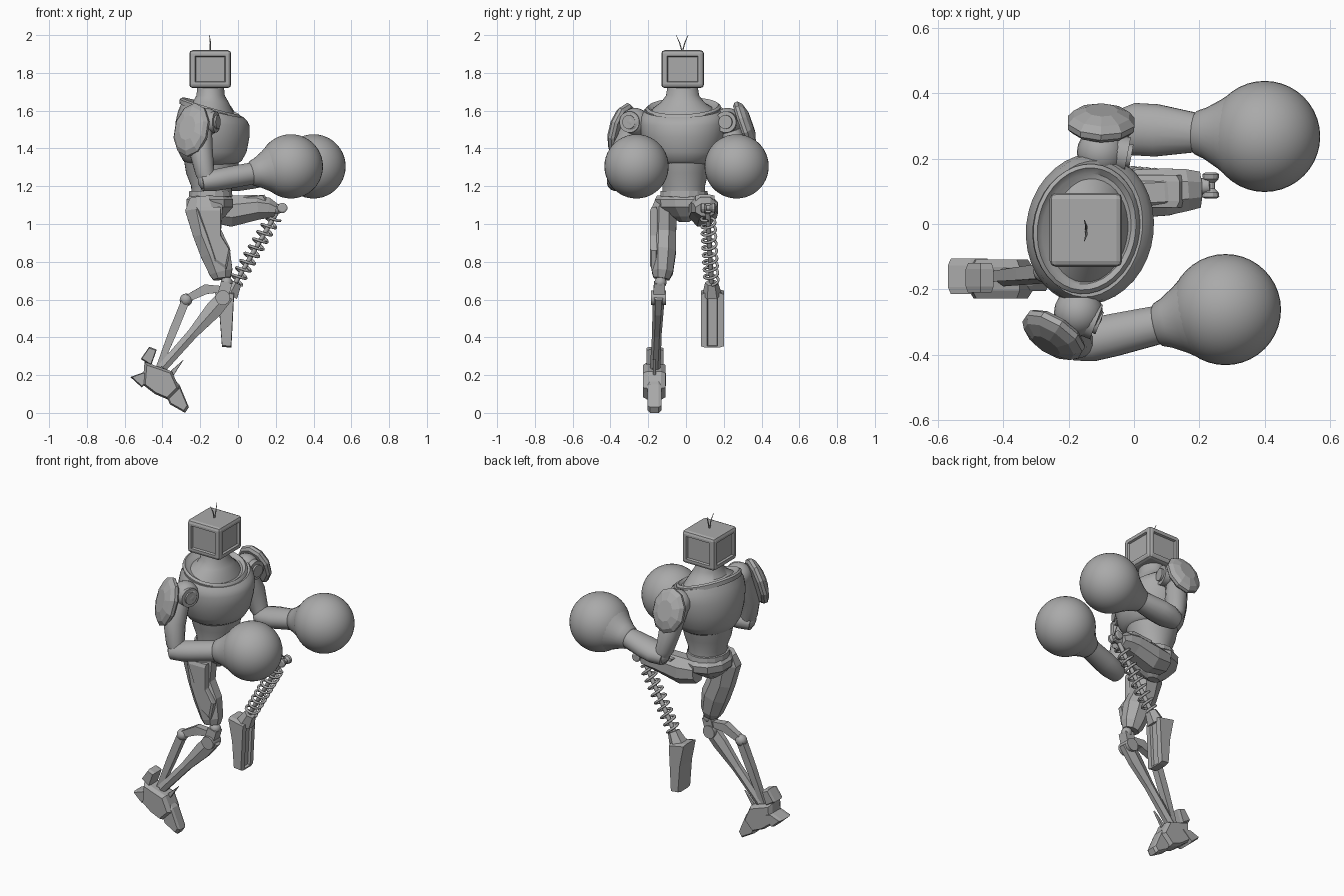
import bpy, bmesh, math
from mathutils import Vector, Matrix

cube = bpy.data.objects.get("Cube")
if cube:
    bpy.data.objects.remove(cube, do_unlink=True)

grey = bpy.data.materials.new("plain grey")
grey.use_nodes = True
grey.diffuse_color = (0.4, 0.4, 0.4, 1)
grey.node_tree.nodes["Principled BSDF"].inputs["Base Color"].default_value = (0.4, 0.4, 0.4, 1)


def finish(name, bm, smooth=False):
    bmesh.ops.recalc_face_normals(bm, faces=bm.faces[:])
    me = bpy.data.meshes.new(name)
    bm.to_mesh(me)
    bm.free()
    me.materials.append(grey)
    ob = bpy.data.objects.new(name, me)
    bpy.context.collection.objects.link(ob)
    if smooth:
        bpy.ops.object.select_all(action='DESELECT')
        ob.select_set(True)
        bpy.context.view_layer.objects.active = ob
        bpy.ops.object.shade_smooth_by_angle(angle=math.radians(38))
    return ob


def skin(name, rings, smooth=False):
    """Bridge a list of point rings and cap both ends."""
    bm = bmesh.new()
    vs = [[bm.verts.new(p) for p in r] for r in rings]
    n = len(vs[0])
    for a, b in zip(vs, vs[1:]):
        for i in range(n):
            bm.faces.new((a[i], a[(i + 1) % n], b[(i + 1) % n], b[i]))
    bm.faces.new(vs[0])
    bm.faces.new(vs[-1])
    return finish(name, bm, smooth)


def tube(name, path, sides=20, smooth=True, ref=(0, 1, 0)):
    """Loft along a path of (point, radius across, radius along ref)."""
    pts = [Vector(p[0]) for p in path]
    grow = 1 / math.cos(math.pi / sides)
    rings = []
    for i, (p, a, b) in enumerate(path):
        d = (pts[min(i + 1, len(pts) - 1)] - pts[max(i - 1, 0)]).normalized()
        u = Vector(ref)
        u = (u - d * u.dot(d)).normalized()
        w = u.cross(d)
        angles = [(k + 0.5) * math.tau / sides for k in range(sides)]
        rings.append([pts[i] + w * a * grow * math.cos(t) + u * b * grow * math.sin(t) for t in angles])
    return skin(name, rings, smooth)


def rod(name, p, q, r, sides=16, r2=None, ref=(0, 1, 0), smooth=True):
    r2 = r if r2 is None else r2
    return tube(name, [(p, r, r), (q, r2, r2)], sides, smooth, ref)


def body(name, rows, cx, cy, yaw, sides=36, smooth=True):
    """Stacked ellipses of (z, rx, ry, forward slope)."""
    rot = Matrix.Rotation(math.radians(yaw), 3, 'Z')
    rings = []
    for z, rx, ry, slope in rows:
        ring = []
        for k in range(sides):
            t = (k + 0.5) * math.tau / sides
            x = rx * math.cos(t)
            ring.append(rot @ Vector((x, ry * math.sin(t), z + slope * x)) + Vector((cx, cy, 0)))
        rings.append(ring)
    return skin(name, rings, smooth)


def ball(name, c, r, seg=20):
    bm = bmesh.new()
    bmesh.ops.create_uvsphere(bm, u_segments=seg, v_segments=seg // 2 + 2, radius=r,
                              matrix=Matrix.Translation(c))
    return finish(name, bm, True)


def prism(name, poly, y0, y1, edge=0.85):
    """Side profile extruded across, with chamfered ends."""
    cx = sum(p[0] for p in poly) / len(poly)
    cz = sum(p[1] for p in poly) / len(poly)
    rings = []
    for f, s in ((0, edge), (0.2, 1), (0.8, 1), (1, edge)):
        rings.append([(cx + (x - cx) * s, y0 + (y1 - y0) * f, cz + (z - cz) * s) for x, z in poly])
    return skin(name, rings)


# Box head with a recessed screen on each side
bm = bmesh.new()
bmesh.ops.create_cube(bm, size=1, matrix=Matrix.Translation((-0.147, -0.018, 1.82))
                      @ Matrix.Diagonal((0.222, 0.226, 0.2, 1)))
bmesh.ops.bevel(bm, geom=bm.edges[:], offset=0.018, segments=2, profile=0.5, affect='EDGES')
bm.normal_update()
sides = [f for f in bm.faces if f.calc_area() > 0.01 and abs(f.normal.z) < 0.1]
bmesh.ops.inset_individual(bm, faces=sides, thickness=0.018, depth=0)
bmesh.ops.inset_individual(bm, faces=sides, thickness=0.006, depth=-0.012)
finish("head", bm)
for s, label in ((-1, "right"), (1, "left")):
    tube("antenna_" + label, [((-0.147, -0.02, 1.91), 0.003, 0.003),
                              ((-0.146, -0.02 + s * 0.014, 1.96), 0.003, 0.003),
                              ((-0.152, -0.02 + s * 0.032, 2.0), 0.001, 0.001)], 6, False, (1, 0, 0))

# Neck, collar, chest, abdomen
body("neck", [(1.57, 0.14, 0.19, -0.3), (1.615, 0.12, 0.155, -0.2), (1.645, 0.095, 0.115, 0),
              (1.68, 0.075, 0.088, 0), (1.73, 0.07, 0.08, 0)], -0.145, -0.018, -8)
body("chest", [(1.31, 0.12, 0.13, 0), (1.335, 0.155, 0.17, 0), (1.38, 0.18, 0.2, 0),
               (1.46, 0.195, 0.222, 0), (1.53, 0.195, 0.232, -0.05), (1.575, 0.18, 0.228, -0.15),
               (1.605, 0.16, 0.21, -0.25), (1.6, 0.135, 0.18, -0.28)], -0.135, -0.015, -10)
body("collar", [(1.59, 0.165, 0.2, -0.3), (1.615, 0.162, 0.2, -0.3), (1.625, 0.15, 0.188, -0.3),
                (1.61, 0.135, 0.17, -0.3)], -0.145, -0.015, -10)
body("abdomen", [(1.14, 0.105, 0.115, 0), (1.2, 0.108, 0.112, 0), (1.27, 0.135, 0.13, 0),
                 (1.36, 0.15, 0.15, 0)], -0.14, -0.012, -5)

# Pelvis
body("waist_belt", [(1.145, 0.118, 0.13, 0), (1.175, 0.115, 0.126, 0)], -0.145, -0.01, 0, 16, False)
body("pelvis", [(1.01, 0.04, 0.025, 0), (1.04, 0.085, 0.07, 0), (1.09, 0.13, 0.15, 0),
                (1.13, 0.13, 0.155, 0), (1.155, 0.105, 0.12, 0)], -0.15, -0.01, 0, 10, False)


def arm(side, shoulder, disc, pad, normal, pad_h, upper, elbow, glove, fat):
    """One arm, from shoulder joint to round glove."""
    ball(side + "_shoulder", shoulder, 0.075)
    a, b = Vector(disc[0]), Vector(disc[1])
    rod(side + "_shoulder_drum", a, b, 0.056, 20)
    rod(side + "_shoulder_cap", b, b + (b - a) * 0.15, 0.036, 20)
    c, n = Vector(pad), Vector(normal).normalized()
    tube(side + "_shoulder_pad", [(c + n * h, 0.106 * s, pad_h * s) for h, s in
                                  ((-0.03, 0.84), (-0.018, 0.95), (0.0, 0.96), (0.02, 0.8), (0.036, 0.45))],
         10, False, (0, 0, 1))
    mid, low = (Vector(p) for p in upper)
    e, g = Vector(elbow), Vector(glove)
    tube(side + "_upper_arm", [(Vector(shoulder) + Vector((-0.02, 0, 0)), 0.05, 0.055), (mid, 0.062, 0.062),
                               (low, 0.05, 0.052), (e, 0.042, 0.045)], 14)
    ball(side + "_elbow", e + Vector((0, 0, 0.005)), 0.055, 14)
    d = (g - e).normalized()
    tube(side + "_forearm", [(e - d * 0.035, 0.046, 0.05), (e + d * 0.03, 0.056, fat),
                             (e + d * 0.1, 0.058, fat), (g - d * 0.2, 0.058, 0.058)], 16)
    tube(side + "_cuff", [(g - d * h, r, r) for h, r in
                          ((0.222, 0.056), (0.215, 0.066), (0.185, 0.078), (0.14, 0.105), (0.1, 0.134))], 28)
    ball(side + "_glove", g, 0.17, 40)


arm("right", (-0.17, -0.27, 1.54), ((-0.18, -0.275, 1.54), (-0.115, -0.3, 1.54)),
    (-0.25, -0.345, 1.5), (-0.55, -0.83, 0.28), 0.145,
    ((-0.195, -0.34, 1.38), (-0.175, -0.36, 1.27)), (-0.16, -0.362, 1.225), (0.28, -0.262, 1.305), 0.065)
arm("left", (-0.1, 0.22, 1.54), ((-0.1, 0.225, 1.54), (-0.02, 0.21, 1.54)),
    (-0.1, 0.315, 1.525), (0.03, 0.93, 0.32), 0.13,
    ((-0.08, 0.27, 1.38), (-0.06, 0.29, 1.27)), (-0.03, 0.292, 1.225), (0.4, 0.268, 1.305), 0.08)

# Standing leg
tube("right_thigh", [((-0.185, -0.105, 1.14), 0.07, 0.05), ((-0.18, -0.115, 1.08), 0.1, 0.065),
                     ((-0.163, -0.118, 0.95), 0.076, 0.066), ((-0.12, -0.12, 0.85), 0.08, 0.066),
                     ((-0.09, -0.125, 0.745), 0.062, 0.056), ((-0.085, -0.13, 0.71), 0.046, 0.042)], 8, False)
prism("right_thigh_plate", [(-0.22, 1.09), (-0.09, 1.09), (-0.09, 0.94), (-0.04, 0.86), (-0.06, 0.76),
                            (-0.12, 0.8), (-0.17, 0.95)], -0.19, -0.15, 0.88)
ball("right_knee_ball", (-0.06, -0.135, 0.69), 0.032, 14)
rod("right_knee_pin", (-0.08, -0.185, 0.61), (-0.08, -0.105, 0.61), 0.038, 12, ref=(1, 0, 0))
rod("right_knee_link", (-0.06, -0.14, 0.69), (-0.085, -0.143, 0.6), 0.03, 4, smooth=False)
tube("rear_link", [((-0.07, -0.14, 0.655), 0.015, 0.02), ((-0.17, -0.143, 0.655), 0.026, 0.022),
                   ((-0.28, -0.145, 0.6), 0.018, 0.018)], 4, False)
ball("rear_joint", (-0.275, -0.145, 0.598), 0.034, 12)
tube("rear_strut", [((-0.275, -0.145, 0.6), 0.022, 0.022), ((-0.34, -0.152, 0.44), 0.022, 0.02),
                    ((-0.42, -0.16, 0.24), 0.015, 0.016)], 4, False)
tube("front_strut", [((-0.06, -0.145, 0.625), 0.04, 0.03), ((-0.13, -0.148, 0.545), 0.045, 0.026),
                     ((-0.24, -0.154, 0.42), 0.028, 0.022), ((-0.4, -0.163, 0.24), 0.025, 0.024)], 6, False)

# Claw foot
prism("right_foot", [(-0.495, 0.27), (-0.35, 0.22), (-0.31, 0.13), (-0.37, 0.07), (-0.44, 0.1),
                     (-0.505, 0.15)], -0.228, -0.108)
prism("right_toe", [(-0.37, 0.21), (-0.31, 0.15), (-0.26, 0.03), (-0.28, 0.0), (-0.36, 0.045),
                    (-0.39, 0.11)], -0.205, -0.13)
prism("right_heel", [(-0.57, 0.19), (-0.5, 0.215), (-0.44, 0.2), (-0.51, 0.135)], -0.215, -0.105)
prism("right_ankle_guard", [(-0.47, 0.35), (-0.43, 0.335), (-0.46, 0.25), (-0.515, 0.285)], -0.21, -0.12)
prism("right_foot_spur", [(-0.285, 0.285), (-0.34, 0.2), (-0.37, 0.21)], -0.175, -0.16)

# Raised leg with spring shin
tube("left_thigh", [((-0.14, 0.08, 1.075), 0.065, 0.065), ((-0.04, 0.09, 1.068), 0.082, 0.074),
                    ((0.1, 0.098, 1.088), 0.066, 0.072), ((0.16, 0.104, 1.085), 0.054, 0.064),
                    ((0.2, 0.105, 1.075), 0.034, 0.055)], 8, False)
prism("left_thigh_plate", [(-0.02, 1.14), (0.14, 1.155), (0.16, 1.12), (0, 1.09)], 0.05, 0.15)
rod("left_knee_axle", (0.16, 0.11, 1.07), (0.235, 0.117, 1.085), 0.025, 10)
tube("left_knee_spool", [((0.235, y, 1.085), r, r) for y, r in
                         ((0.078, 0.018), (0.083, 0.026), (0.097, 0.024), (0.108, 0.013),
                          (0.127, 0.013), (0.138, 0.024), (0.152, 0.026), (0.157, 0.018))],
     12, False, (1, 0, 0))
top, low = Vector((0.205, 0.115, 1.06)), Vector((-0.025, 0.136, 0.67))
rod("left_shin_rod", top, low, 0.012, 10)
axis = low - top
u = axis.cross((0, 1, 0)).normalized()
w = axis.cross(u).normalized()
turns, steps = 9, 16
curve = bpy.data.curves.new("left_shin_spring", 'CURVE')
curve.dimensions = '3D'
curve.bevel_depth = 0.0075
curve.bevel_resolution = 1
curve.use_fill_caps = True
spline = curve.splines.new('POLY')
spline.points.add(turns * steps)
for i, p in enumerate(spline.points):
    t = i / steps * math.tau
    q = top + axis * (0.06 + 0.88 * i / (turns * steps)) + (u * math.cos(t) + w * math.sin(t)) * 0.037
    p.co = (*q, 1)
curve.materials.append(grey)
spring = bpy.data.objects.new("left_shin_spring", curve)
bpy.context.collection.objects.link(spring)
bpy.ops.object.select_all(action='DESELECT')
spring.select_set(True)
bpy.context.view_layer.objects.active = spring
bpy.ops.object.convert(target='MESH')

# Peg foot with a recessed sole
peg = prism("left_peg_foot", [(-0.125, 0.655), (-0.02, 0.635), (-0.035, 0.345), (-0.085, 0.35),
                              (-0.098, 0.52)], 0.08, 0.2, 0.95)
bm = bmesh.new()
bm.from_mesh(peg.data)
bm.normal_update()
sole = [f for f in bm.faces if f.normal.x > 0.9 and f.calc_area() > 0.01]
bmesh.ops.inset_region(bm, faces=sole, thickness=0.012, depth=0)
bmesh.ops.inset_region(bm, faces=sole, thickness=0.004, depth=-0.015)
bm.to_mesh(peg.data)
bm.free()
rod("left_ankle", (-0.01, 0.135, 0.69), (-0.045, 0.138, 0.625), 0.03, 6, 0.045, smooth=False)
